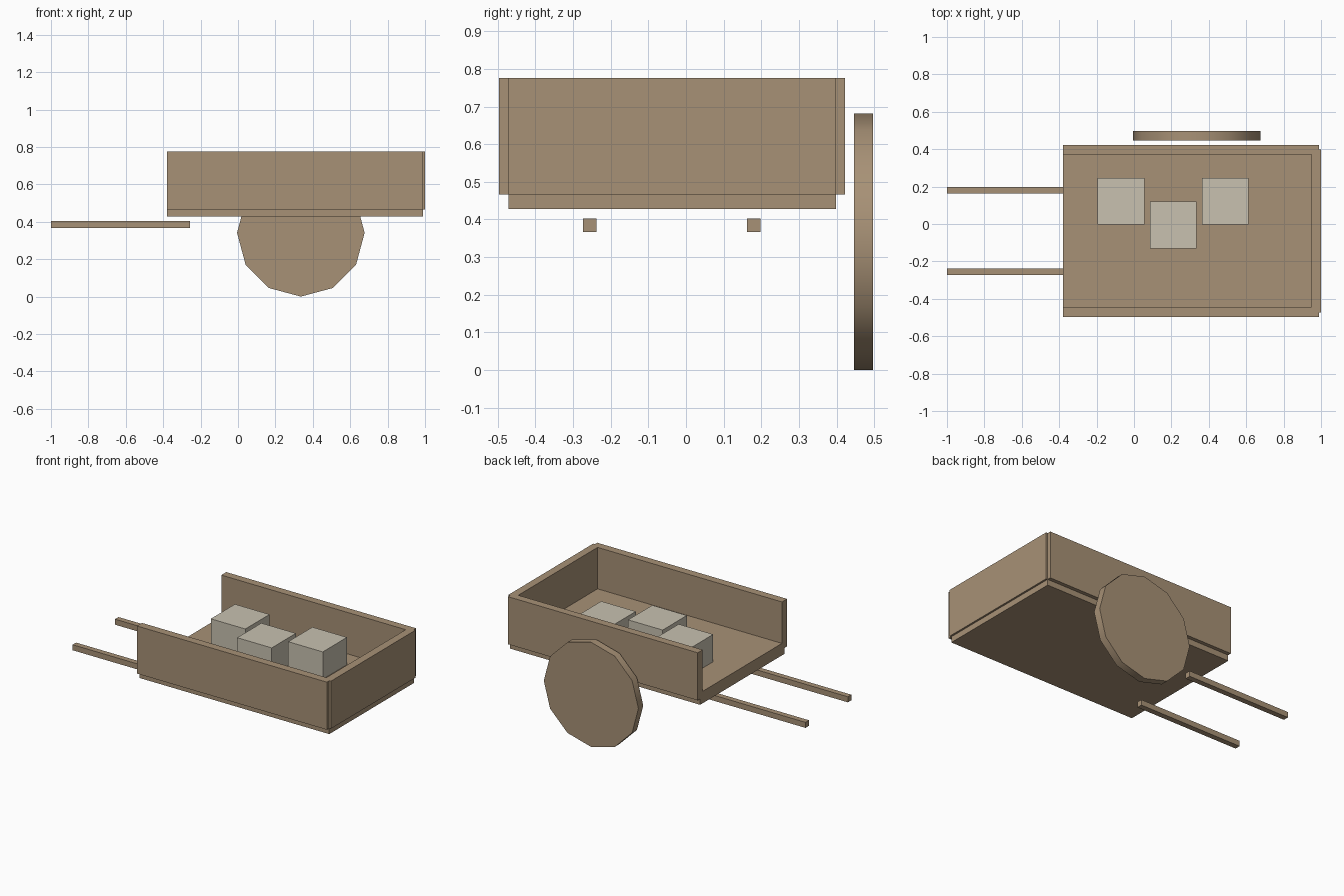
import bpy
import math

if "Cube" in bpy.data.objects:
    bpy.data.objects.remove(bpy.data.objects["Cube"], do_unlink=True)


def make_material(name, rgb):
    mat = bpy.data.materials.new(name)
    mat.use_nodes = True
    color = (*rgb, 1.0)
    mat.diffuse_color = color
    mat.node_tree.nodes["Principled BSDF"].inputs["Base Color"].default_value = color
    return mat


wood = make_material("brown wood", (0.39, 0.285, 0.182))
stone = make_material("pale grey", (0.58, 0.535, 0.435))


def box(name, mat, x, y, z):
    """Axis-aligned box from (low, high) ranges."""
    ranges = (x, y, z)
    bpy.ops.mesh.primitive_cube_add(size=1)
    obj = bpy.context.object
    obj.name = name
    obj.location = [(lo + hi) / 2 for lo, hi in ranges]
    obj.scale = [hi - lo for lo, hi in ranges]
    bpy.ops.object.transform_apply(location=False, rotation=False, scale=True)
    obj.data.materials.append(mat)
    return obj


# Cart bed, open at the handle end; the thick floor is lapped by the walls
bed_x = (-0.38, 0.988)
inner_y = (-0.472, 0.398)
wall_z = (0.466, 0.776)
box("floor", wood, bed_x, inner_y, (0.428, 0.506))
box("front_wall", wood, bed_x, (-0.497, -0.445), wall_z)
box("back_wall", wood, bed_x, (0.371, 0.422), wall_z)
box("end_wall", wood, (0.949, 1.0), inner_y, wall_z)

# Pull handles under the floor
for name, y in (("front_handle", -0.256), ("back_handle", 0.18)):
    box(name, wood, (-1.0, -0.256), (y - 0.018, y + 0.018), (0.367, 0.403))

# Cargo blocks
block = 0.249
for i, (x, y) in enumerate(((-0.194, -0.003), (0.085, -0.13), (0.364, -0.003))):
    box(f"cargo_block_{i + 1}", stone, (x, x + block), (y, y + block), (0.435, 0.684))

# Single twelve-sided wheel at the back
radius = 0.341
bpy.ops.mesh.primitive_cylinder_add(
    vertices=12, radius=radius, depth=0.05,
    location=(0.336, 0.472, radius), rotation=(math.pi / 2, 0, 0))
wheel = bpy.context.object
wheel.name = "wheel"
wheel.data.materials.append(wood)
bpy.ops.object.shade_smooth_by_angle(angle=math.radians(40))
